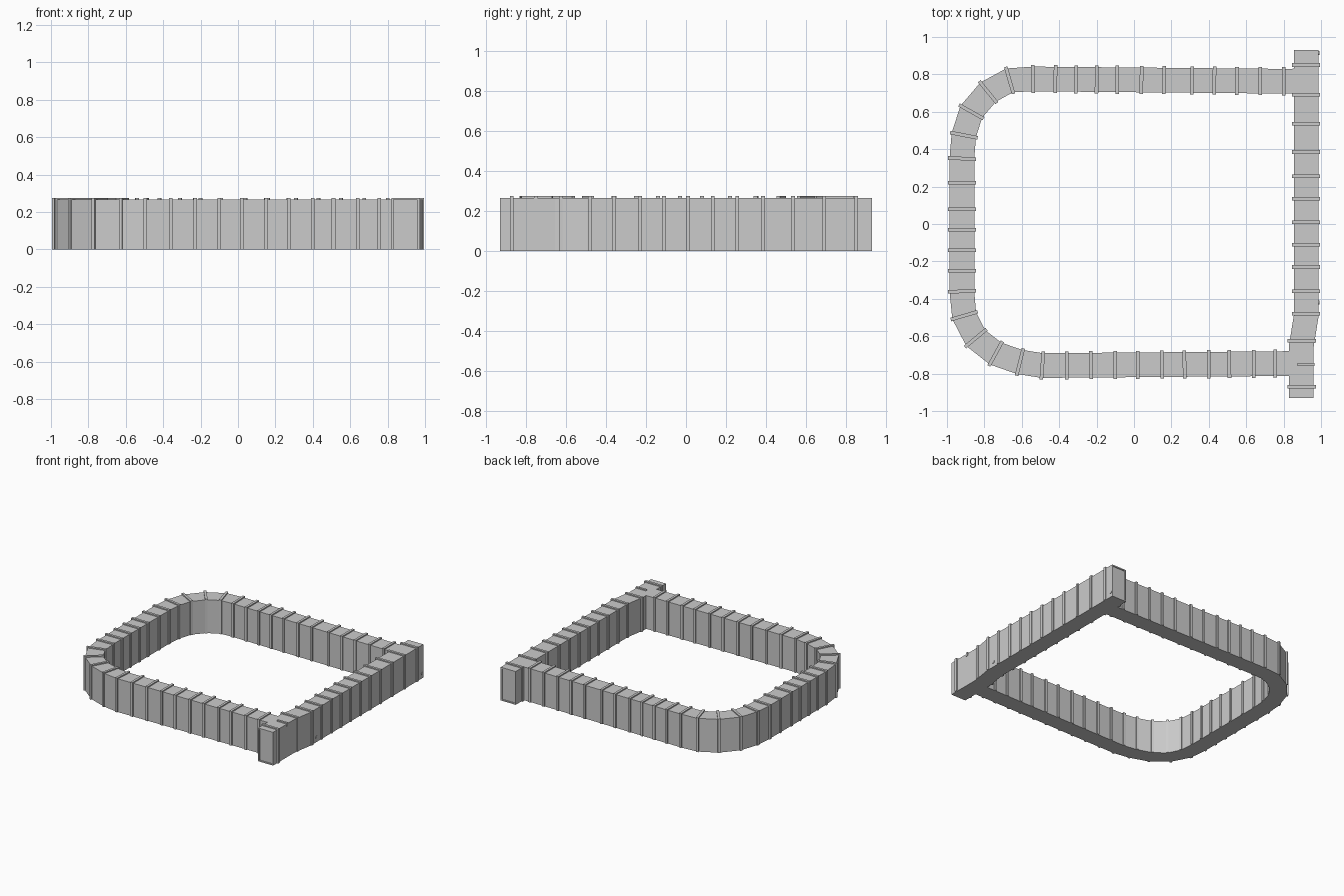
import bpy, bmesh
from mathutils import Vector

cube = bpy.data.objects.get("Cube")
if cube:
    bpy.data.objects.remove(cube, do_unlink=True)

GREY = (0.6, 0.6, 0.6, 1)
stone = bpy.data.materials.new("plain grey")
stone.use_nodes = True
stone.diffuse_color = GREY
stone.node_tree.nodes["Principled BSDF"].inputs["Base Color"].default_value = GREY

WIDTH, HEIGHT = 0.132, 0.266
UP = Vector((0, 0, 1))


def finish(name, bm):
    bmesh.ops.recalc_face_normals(bm, faces=bm.faces)
    mesh = bpy.data.meshes.new(name)
    bm.to_mesh(mesh)
    bm.free()
    mesh.materials.append(stone)
    obj = bpy.data.objects.new(name, mesh)
    bpy.context.scene.collection.objects.link(obj)
    return obj


def tangent(path, i):
    ahead = path[min(i + 1, len(path) - 1)] - path[i]
    behind = path[i] - path[max(i - 1, 0)]
    return (ahead.normalized() + behind.normalized()).normalized()


def wall(name, path, panel_ends=False):
    """Sweep a rectangular section along a ground path."""
    bm = bmesh.new()
    rings = []
    for i, p in enumerate(path):
        side = tangent(path, i).cross(UP) * WIDTH / 2
        corners = (p - side, p + side, p + side + UP * HEIGHT, p - side + UP * HEIGHT)
        rings.append([bm.verts.new(c) for c in corners])
    for a, b in zip(rings, rings[1:]):
        for k in range(4):
            n = (k + 1) % 4
            bm.faces.new((a[k], a[n], b[n], b[k]))
    ends = [bm.faces.new(rings[0]), bm.faces.new(rings[-1])]
    if panel_ends:
        bmesh.ops.recalc_face_normals(bm, faces=bm.faces)
        bmesh.ops.inset_individual(bm, faces=ends, thickness=0.014, depth=0)
        bmesh.ops.inset_individual(bm, faces=ends, thickness=0.001, depth=-0.006)
    return finish(name, bm)


def add_box(bm, centre, along, length, width, z0, z1):
    """Upright box whose length runs along the given direction."""
    side = along.cross(UP) * width / 2
    step = along * length / 2
    base = [centre - side - step, centre + side - step,
            centre + side + step, centre - side + step]
    low = [bm.verts.new(c + UP * z0) for c in base]
    top = [bm.verts.new(c + UP * z1) for c in base]
    bm.faces.new(low)
    bm.faces.new(top)
    for k in range(4):
        n = (k + 1) % 4
        bm.faces.new((low[k], low[n], top[n], top[k]))


def ribs(name, stations):
    bm = bmesh.new()
    for p, along in stations:
        add_box(bm, p, along, 0.019, WIDTH + 0.018, 0, HEIGHT + 0.009)
    return finish(name, bm)


# Stations of the ribs around the curved wall
back_x = (0.8, 0.675, 0.55, 0.43, 0.31, 0.16, 0.04, -0.09, -0.2, -0.31, -0.42, -0.54)
left_y = (0.35, 0.22, 0.08, -0.03, -0.14, -0.25, -0.36)
front_x = (-0.49, -0.36, -0.23, -0.1, 0.02, 0.15, 0.27, 0.4, 0.51, 0.64, 0.755)
back_corner = ((-0.665, 0.768), (-0.78, 0.705), (-0.87, 0.6), (-0.91, 0.475))
front_corner = ((-0.908, -0.49), (-0.846, -0.61), (-0.74, -0.693), (-0.61, -0.738))

points = [(x, 0.775 - 0.009 * (x + 0.5)) for x in back_x]
points += back_corner
points += [(-0.92, y) for y in left_y]
points += front_corner
points += [(x, -0.757 + 0.008 * (x + 0.5)) for x in front_x]
curve = [Vector((0.91, 0.765, 0))] + [Vector((x, y, 0)) for x, y in points]
curve.append(Vector((0.88, -0.745, 0)))

wall("curved_wall", curve)
ribs("curved_wall_ribs", [(curve[i], tangent(curve, i)) for i in range(1, len(curve) - 1)])

# Straight wall with a slight jog near its front end
straight = [Vector(c) for c in ((0.895, -0.93, 0), (0.895, -0.65, 0),
                                (0.921, -0.49, 0), (0.921, 0.93, 0))]
wall("straight_wall", straight, panel_ends=True)

straight_y = (0.85, 0.69, 0.535, 0.385, 0.256, 0.134, 0.01,
              -0.11, -0.23, -0.36, -0.48, -0.625, -0.87)
NORTH = Vector((0, 1, 0))
ribs("straight_wall_ribs",
     [(Vector((0.92 if y > -0.5 else 0.897, y, 0)), NORTH) for y in straight_y])

# Short rib on top of the front junction
bm = bmesh.new()
add_box(bm, Vector((0.92, -0.75, 0)), NORTH, 0.016, 0.09, HEIGHT - 0.02, HEIGHT + 0.009)
finish("short_top_rib", bm)

# Small round studs low on the outer face
for i, y in enumerate((-0.42, 0.915)):
    bpy.ops.mesh.primitive_cylinder_add(vertices=12, radius=0.011, depth=0.01,
                                        location=(0.986, y, 0.04), rotation=(0, 1.5708, 0))
    stud = bpy.context.object
    stud.name = f"stud_{i + 1}"
    stud.data.materials.append(stone)
